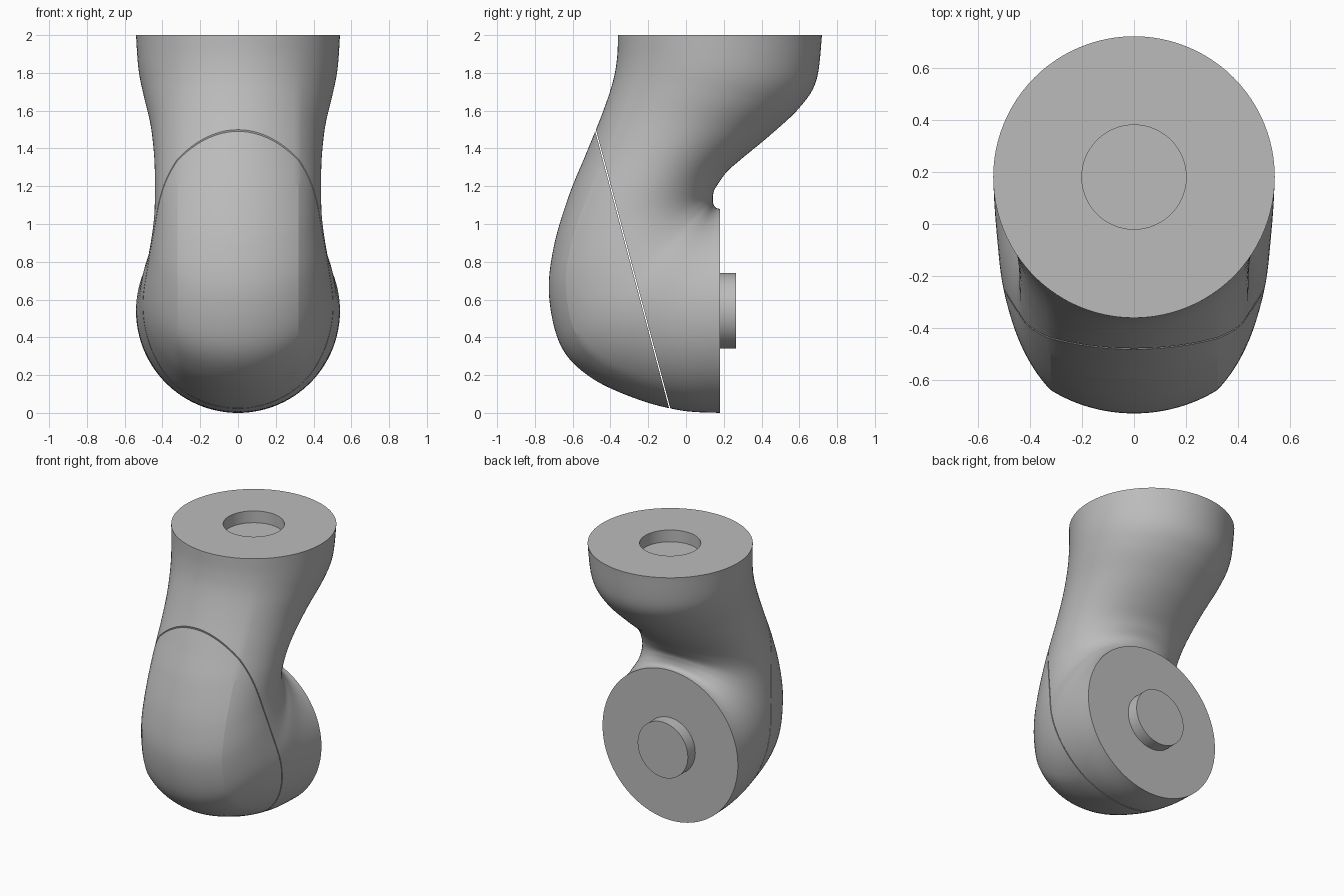
import bpy, bmesh, math
from mathutils import Vector

cube = bpy.data.objects.get("Cube")
if cube:
    bpy.data.objects.remove(cube)

R = 0.54           # flange radius
HOLE = 0.2         # socket and peg radius
DEPTH = 0.085      # socket and peg depth
CREASE = 0.32      # half width of the constant-radius front band
STEPS = 8

grey = bpy.data.materials.new("warm_free_grey")
grey.name = "plain_grey"
grey.use_nodes = True
colour = (0.5, 0.5, 0.5, 1)
grey.diffuse_color = colour
grey.node_tree.nodes["Principled BSDF"].inputs["Base Color"].default_value = colour

# Sections along the bend: outer y, outer z, inner y, inner z, half width
KEYS = [
    (.18, 0, .18, 1.08, .54),
    (-.02, .012, .16, 1.085, .535),
    (-.25, .07, .147, 1.1, .525),
    (-.5, .185, .142, 1.125, .51),
    (-.66, .35, .143, 1.15, .485),
    (-.725, .62, .15, 1.18, .46),
    (-.7, .88, .175, 1.22, .443),
    (-.62, 1.15, .22, 1.28, .44),
    (-.53, 1.37, .3, 1.35, .444),
    (-.445, 1.58, .445, 1.47, .463),
    (-.388, 1.75, .6, 1.615, .5),
    (-.365, 1.88, .69, 1.76, .527),
    (-.36, 2, .72, 2, .54),
]


def smooth_keys(keys):
    """Catmull-Rom interpolation between the key sections."""
    out = []
    for i in range(len(keys) - 1):
        a, b, c, d = (keys[max(0, min(len(keys) - 1, i + k))] for k in (-1, 0, 1, 2))
        for s in range(STEPS):
            t = s / STEPS
            out.append([q + t / 2 * (r - p + t * (2 * p - 5 * q + 4 * r - u
                        + t * (3 * (q - r) + u - p)))
                        for p, q, r, u in zip(a, b, c, d)])
    return out + [list(keys[-1])]


def half_section(width, length):
    """Points (x, depth) from the front centre round to the inner centre."""
    rim = math.asin(CREASE / R)
    pts = [(R * math.sin(rim * k / 12), R - R * math.cos(rim * k / 12)) for k in range(13)]
    start, mid = math.acos(CREASE / width), length / 2
    front = (mid - pts[-1][1]) / math.sin(start)
    for k in range(1, 16):
        a = start * (1 - k / 15)
        pts.append((width * math.cos(a), mid - front * math.sin(a)))
    for k in range(1, 25):
        a = math.pi / 2 * k / 24
        pts.append((width * math.cos(a), mid + (length - mid) * math.sin(a)))
    return pts


def section(key):
    oy, oz, iy, iz, width = key
    outer, span = Vector((0, oy, oz)), Vector((0, iy - oy, iz - oz))
    half = half_section(width, span.length)
    loop = half + [(-x, d) for x, d in half[-2:0:-1]]
    return [outer + span.normalized() * d + Vector((x, 0, 0)) for x, d in loop]


def finish(name, bm):
    bmesh.ops.recalc_face_normals(bm, faces=bm.faces)
    mesh = bpy.data.meshes.new(name)
    bm.to_mesh(mesh)
    bm.free()
    mesh.materials.append(grey)
    obj = bpy.data.objects.new(name, mesh)
    bpy.context.collection.objects.link(obj)
    bpy.ops.object.select_all(action='DESELECT')
    obj.select_set(True)
    bpy.context.view_layer.objects.active = obj
    bpy.ops.object.shade_smooth_by_angle(angle=math.radians(14))


def ring_about(loop, centre, radius, shift):
    return [centre + (p - centre) * radius / R + shift for p in loop]


def build_shell():
    """Bent tube with a peg on the back flange and a socket in the top flange."""
    loops = [section(k) for k in smooth_keys(KEYS)]
    back, top = Vector((0, .18, R)), Vector((0, .18, 2))
    zero, out, down = Vector(), Vector((0, DEPTH, 0)), Vector((0, 0, -DEPTH))
    first, last = loops[0], loops[-1]
    loops = ([ring_about(first, back, HOLE, out), ring_about(first, back, HOLE, zero)]
             + loops
             + [ring_about(last, top, HOLE, zero), ring_about(last, top, HOLE, down)])
    bm = bmesh.new()
    rings = [[bm.verts.new(p) for p in loop] for loop in loops]
    for a, b in zip(rings, rings[1:]):
        for i in range(len(a)):
            j = (i + 1) % len(a)
            bm.faces.new((a[i], a[j], b[j], b[i]))
    bm.faces.new(rings[0])
    bm.faces.new(rings[-1])
    return bm


# Split along a slanted plane into the body and the front cover, with a fine gap
seam_point = Vector((0, -.48, 1.5))
normal = Vector((0, -1.48, -.395)).normalized()
for name, side in (("joint_body", -1), ("front_cover", 1)):
    bm = build_shell()
    bmesh.ops.bisect_plane(bm, geom=bm.verts[:] + bm.edges[:] + bm.faces[:],
                           plane_co=seam_point + normal * side * 0.003,
                           plane_no=normal * side, clear_inner=True)
    rim = [e for e in bm.edges if e.is_boundary]
    bmesh.ops.holes_fill(bm, edges=rim, sides=0)
    finish(name, bm)
